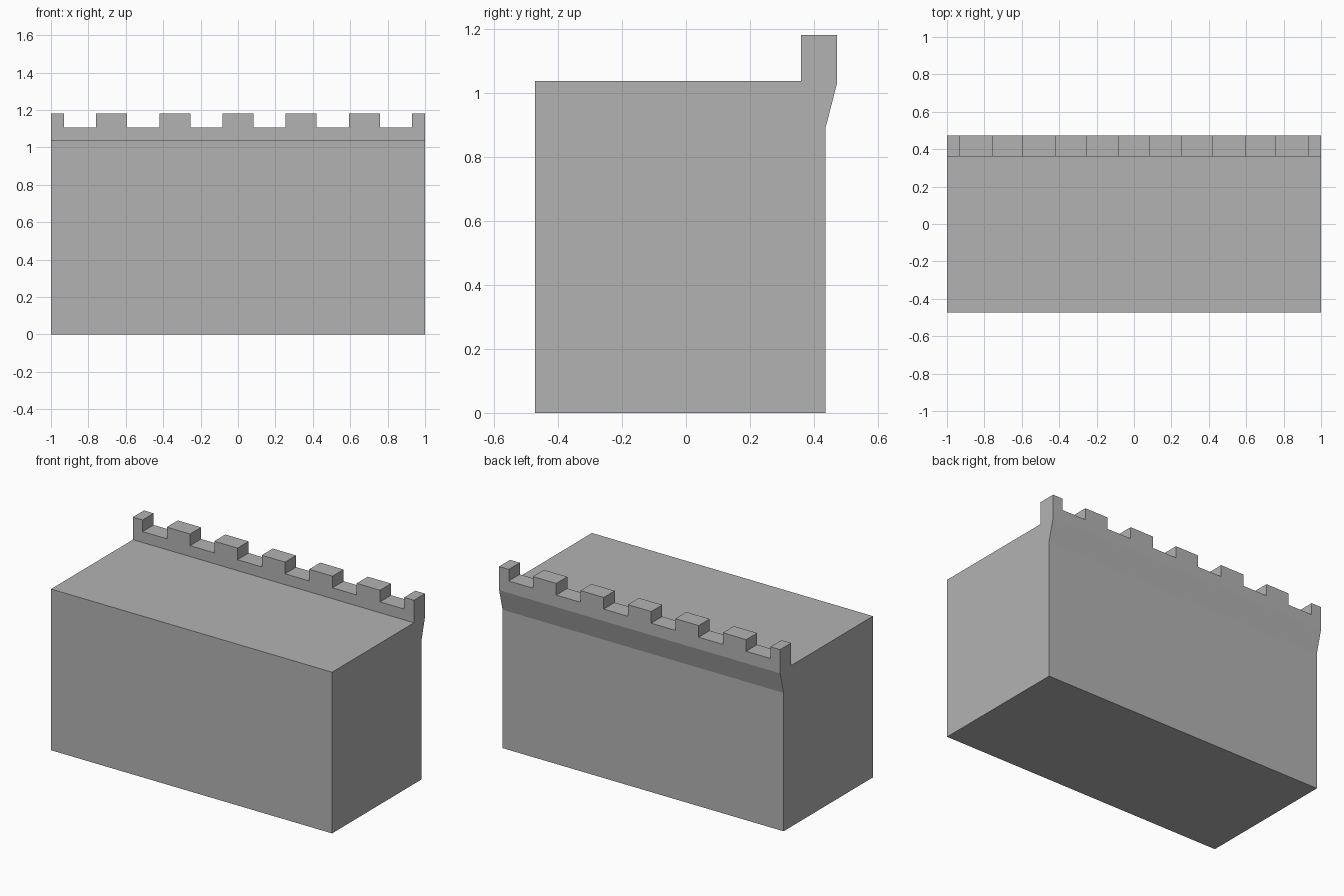
import bpy
import bmesh
from math import radians

cube = bpy.data.objects.get("Cube")
if cube:
    bpy.data.objects.remove(cube, do_unlink=True)

# Stone colour
stone = bpy.data.materials.new("grey_stone")
stone.use_nodes = True
GREY = (0.45, 0.45, 0.45, 1)
stone.diffuse_color = GREY
stone.node_tree.nodes["Principled BSDF"].inputs["Base Color"].default_value = GREY

# Wall cross-section (y, z): walkway, parapet and sloped corbel
WALL_TOP, MERLON_TOP = 1.107, 1.182
section = [(-0.472, 0), (0.436, 0), (0.436, 0.89), (0.472, 1.03),
           (0.472, WALL_TOP), (0.36, WALL_TOP), (0.36, 1.037), (-0.472, 1.037)]

# Stations along the wall: the edges of the merlons
PITCH, HALF = 0.338, 0.083
edges = [i * PITCH + s * HALF for i in range(-3, 4) for s in (-1, 1)]
stations = [-1] + edges[1:-1] + [1]

# Sweep the section along x
bm = bmesh.new()
rings = [[bm.verts.new((x, y, z)) for y, z in section] for x in stations]
merlon_tops = []
n = len(section)
for i, (a, b) in enumerate(zip(rings, rings[1:])):
    for j in range(n):
        k = (j + 1) % n
        face = bm.faces.new((a[j], a[k], b[k], b[j]))
        if section[j][1] == section[k][1] == WALL_TOP and i % 2 == 0:
            merlon_tops.append(face)
bm.faces.new(rings[0])
bm.faces.new(rings[-1])
bmesh.ops.recalc_face_normals(bm, faces=bm.faces)

# Raise every other top face into a merlon
raised = bmesh.ops.extrude_discrete_faces(bm, faces=merlon_tops)["faces"]
for v in {v for f in raised for v in f.verts}:
    v.co.z = MERLON_TOP

# Join flat neighbours into clean faces
bmesh.ops.dissolve_limit(bm, angle_limit=radians(0.5), verts=bm.verts, edges=bm.edges)
bmesh.ops.recalc_face_normals(bm, faces=bm.faces)

mesh = bpy.data.meshes.new("castle_wall")
bm.to_mesh(mesh)
bm.free()
mesh.materials.append(stone)
wall = bpy.data.objects.new("castle_wall", mesh)
bpy.context.collection.objects.link(wall)
